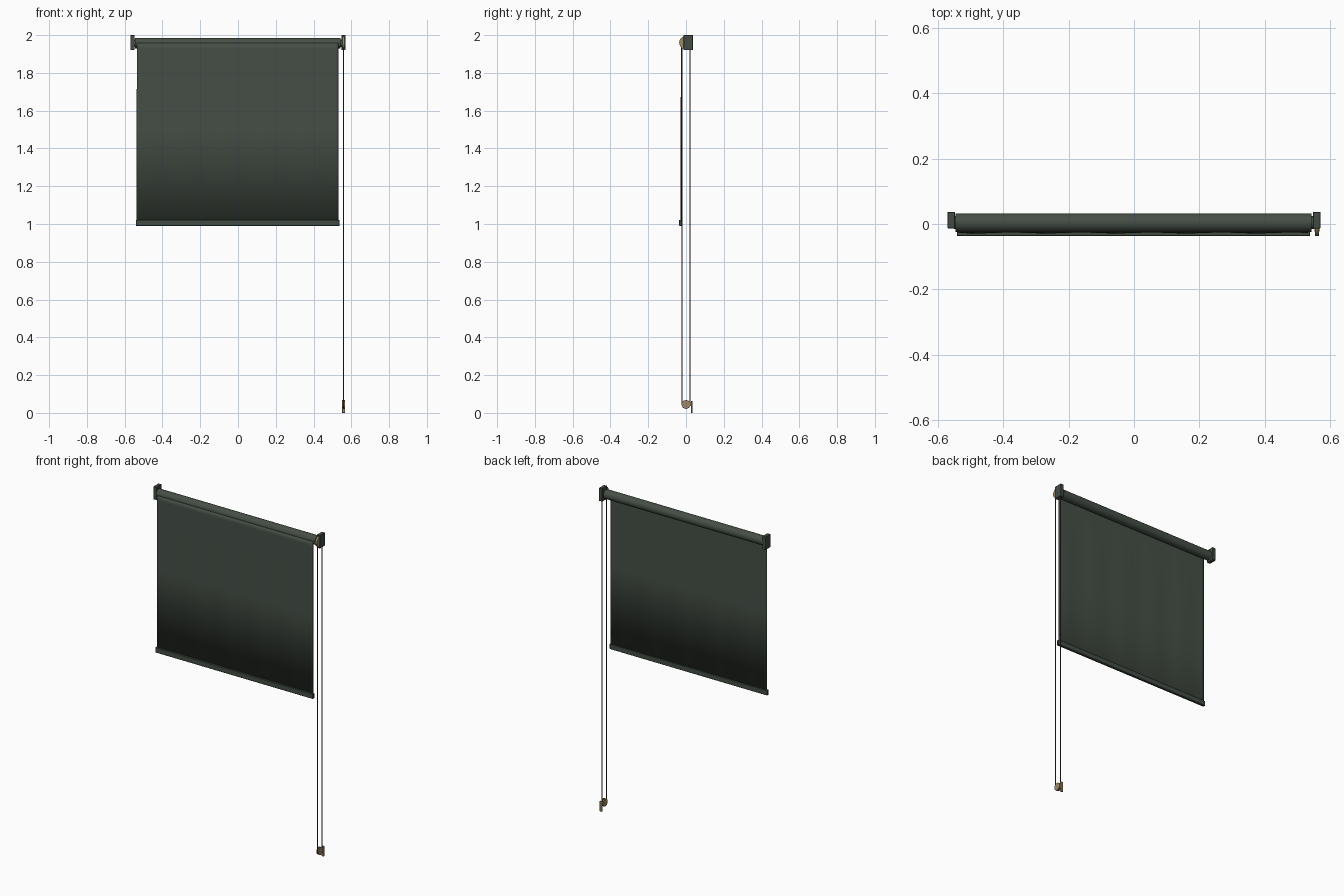
import bpy, bmesh, math
from mathutils import Matrix

if "Cube" in bpy.data.objects:
    bpy.data.objects.remove(bpy.data.objects["Cube"])


def material(name, rgb):
    m = bpy.data.materials.new(name)
    m.diffuse_color = (*rgb, 1)
    m.use_nodes = True
    m.node_tree.nodes["Principled BSDF"].inputs["Base Color"].default_value = m.diffuse_color
    return m


GREEN = material("dark green fabric", (0.060, 0.077, 0.061))
HARDWARE = material("dark green hardware", (0.056, 0.073, 0.058))
BRONZE = material("bronze", (0.34, 0.25, 0.13))
CORD = material("dark brown cord", (0.085, 0.06, 0.045))


def add_object(name, bm, mat, smooth=False):
    mesh = bpy.data.meshes.new(name)
    bm.normal_update()
    bm.to_mesh(mesh)
    bm.free()
    mesh.materials.append(mat)
    ob = bpy.data.objects.new(name, mesh)
    bpy.context.collection.objects.link(ob)
    if smooth:
        bpy.ops.object.select_all(action='DESELECT')
        ob.select_set(True)
        bpy.context.view_layer.objects.active = ob
        bpy.ops.object.shade_smooth_by_angle()
    return ob


def box(name, x, y, z, mat, bevel=0.0):
    bm = bmesh.new()
    size = [b - a for a, b in (x, y, z)]
    mid = [(a + b) / 2 for a, b in (x, y, z)]
    bmesh.ops.create_cube(bm, size=1,
                          matrix=Matrix.Translation(mid) @ Matrix.Diagonal((*size, 1)))
    if bevel:
        bmesh.ops.bevel(bm, geom=bm.edges[:], offset=bevel, segments=1, affect='EDGES')
    return add_object(name, bm, mat)


def cylinder_x(name, x, y, z, r, mat, sides=32):
    bm = bmesh.new()
    m = Matrix.Translation(((x[0] + x[1]) / 2, y, z)) @ Matrix.Rotation(math.pi / 2, 4, 'Y')
    bmesh.ops.create_cone(bm, cap_ends=True, segments=sides, radius1=r, radius2=r,
                          depth=x[1] - x[0], matrix=m)
    return add_object(name, bm, mat, True)


# Roller tube with end plugs and wall brackets
cylinder_x("roller", (-0.545, 0.542), 0.004, 1.957, 0.028, GREEN)
for side, label in ((-1, "left"), (1, "right")):
    inner, outer = sorted((side * 0.547, side * 0.57))
    box(label + "_bracket", (inner, outer), (-0.013, 0.037), (1.92, 2.0), HARDWARE, 0.0015)
    a, b = sorted((side * 0.536, side * 0.55))
    cylinder_x(label + "_end_plug", (a, b), 0.004, 1.957, 0.02, HARDWARE)

# Hanging fabric with faint vertical waves
bm = bmesh.new()
columns = 64
rows = []
for z in (1.957, 1.93, 1.88, 1.5, 1.01):
    wave = min(1, (1.957 - z) / 0.3)
    rows.append([bm.verts.new((-0.536 + 1.068 * i / columns,
                               -0.0245 - wave * (0.0015 + 0.0012 * math.sin(i * 0.49)), z))
                 for i in range(columns + 1)])
for top, low in zip(rows, rows[1:]):
    for i in range(columns):
        bm.faces.new((top[i], low[i], low[i + 1], top[i + 1]))
fabric = add_object("fabric", bm, GREEN, True)
thick = fabric.modifiers.new("thickness", 'SOLIDIFY')
thick.thickness = 0.003
thick.offset = 0

# Weighted bottom rail
box("bottom_rail", (-0.541, 0.538), (-0.037, -0.021), (0.99, 1.022), HARDWARE, 0.002)

# Drive wheel and lower tension pulley
CX = 0.559
cylinder_x("drive_wheel", (CX - 0.006, CX + 0.006), -0.002, 1.96, 0.034, BRONZE)
for s in (-1, 1):
    a, b = sorted((CX + s * 0.003, CX + s * 0.0075))
    cylinder_x("pulley_flange", (a, b), 0, 0.045, 0.023, BRONZE)
cylinder_x("pulley_core", (CX - 0.004, CX + 0.004), 0, 0.045, 0.018, BRONZE)
box("pulley_arm", (CX - 0.004, CX + 0.004), (0.0, 0.03), (0.036, 0.054), BRONZE)
box("pulley_wall_plate", (CX - 0.008, CX + 0.008), (0.027, 0.034), (0, 0.064), BRONZE, 0.001)

# Continuous pull cord running round both wheels
curve = bpy.data.curves.new("pull_cord", 'CURVE')
curve.dimensions = '3D'
curve.bevel_depth = 0.003
curve.bevel_resolution = 2
path = [(0.0205 * math.cos(math.pi * i / 10), 1.96 + 0.0205 * math.sin(math.pi * i / 10))
        for i in range(11)]
path += [(-y, 0.045 - (z - 1.96)) for y, z in path]
spline = curve.splines.new('POLY')
spline.points.add(len(path) - 1)
for p, (y, z) in zip(spline.points, path):
    p.co = (CX, y, z, 1)
spline.use_cyclic_u = True
curve.materials.append(CORD)
bpy.context.collection.objects.link(bpy.data.objects.new("pull_cord", curve))
